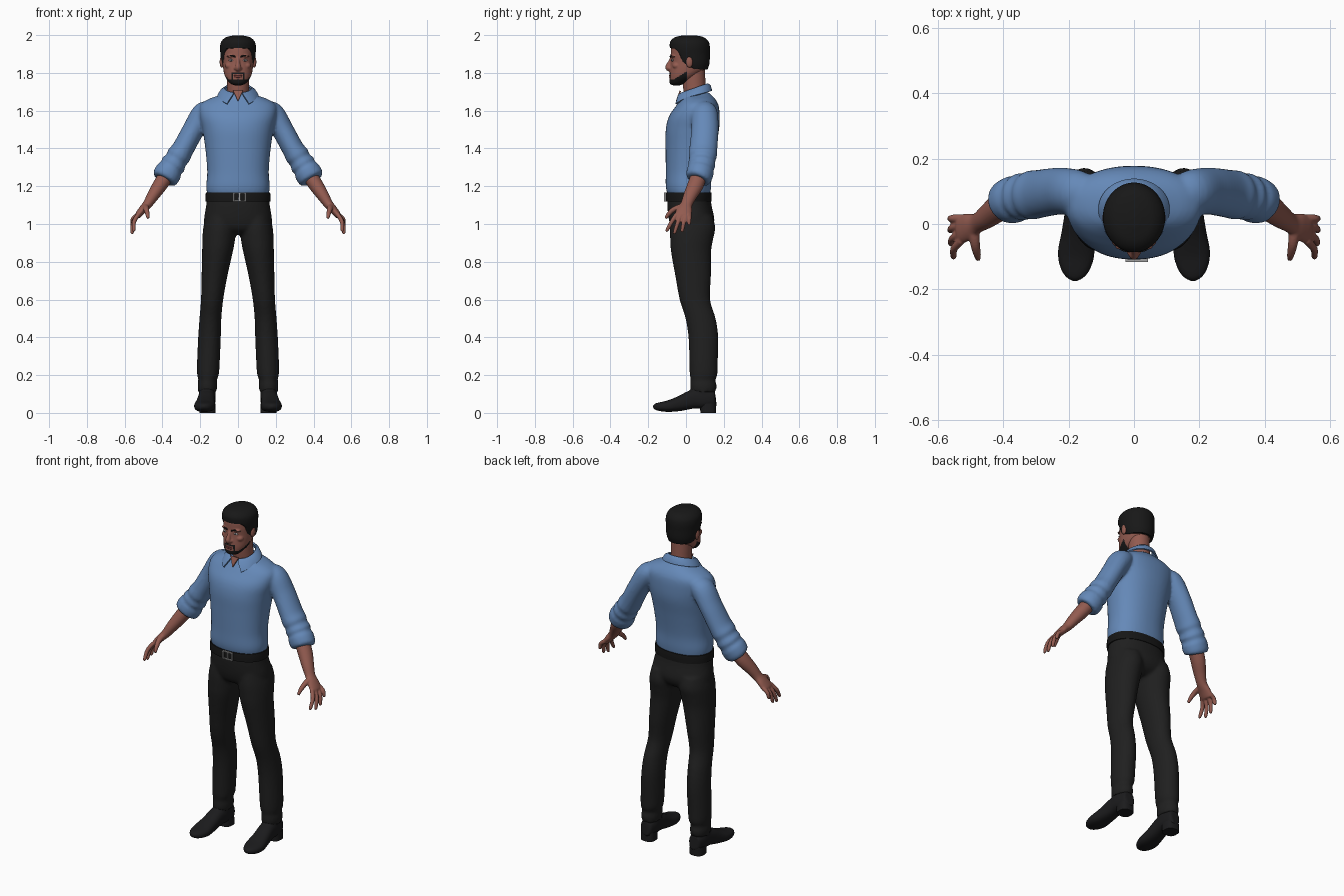
import bpy, bmesh, math
from mathutils import Vector, Matrix

cube = bpy.data.objects.get("Cube")
if cube:
    bpy.data.objects.remove(cube, do_unlink=True)


def material(name, *rgb):
    mat = bpy.data.materials.new(name)
    mat.use_nodes = True
    mat.diffuse_color = (*rgb, 1)
    mat.node_tree.nodes["Principled BSDF"].inputs["Base Color"].default_value = (*rgb, 1)
    return mat


SHIRT = material("blue cloth", .13, .25, .48)
SKIN = material("warm skin", .29, .105, .08)
TROUSER = material("charcoal cloth", .014, .014, .014)
SHOE = material("black leather", .011, .011, .012)
HAIR = material("black hair", .009, .009, .009)
BELT = material("belt leather", .008, .008, .008)
METAL = material("buckle metal", .35, .35, .35)
WHITE = material("eye white", .45, .42, .42)
IRIS = material("eye iris", .05, .06, .07)
LIPS = material("lip red", .27, .06, .055)


def spline(rings, steps):
    """Smoothly interpolate rings of (x, y, z, radius a, radius b)."""
    pts = [Vector(r) for r in rings]
    pts = [pts[0]] + pts + [pts[-1]]
    out = []
    for p0, p1, p2, p3 in zip(pts, pts[1:], pts[2:], pts[3:]):
        for i in range(steps):
            t = i / steps
            out.append((p1 * 2 + (p2 - p0) * t + (p0 * 2 - p1 * 5 + p2 * 4 - p3) * t * t
                        + (p1 * 3 - p0 - p2 * 3 + p3) * t ** 3) * .5)
    return out + [pts[-1]]


def tube(bm, rings, side=1, ref=(0, 1, 0), level=False, square=1, sides=32, steps=5):
    """Loft ellipses along a path; radius b lies along ref, radius a across it."""
    ref, loops = Vector(ref), []
    pts = spline([(r[0] * side, *r[1:]) for r in rings], steps)
    centres = [Vector(p[:3]) for p in pts]
    for i, (p, c) in enumerate(zip(pts, centres)):
        along = centres[min(i + 1, len(pts) - 1)] - centres[max(i - 1, 0)]
        t = Vector((0, 0, 1)) if level else along.normalized()
        b = (ref - t * ref.dot(t)).normalized()
        a = t.cross(b)
        loop = []
        for k in range(sides):
            u = math.tau * k / sides
            cu, su = (math.copysign(abs(f) ** square, f) for f in (math.cos(u), math.sin(u)))
            loop.append(bm.verts.new(c + a * cu * max(p[3], .001) + b * su * max(p[4], .001)))
        loops.append(loop)
    for lo, hi in zip(loops, loops[1:]):
        for k in range(sides):
            n = (k + 1) % sides
            bm.faces.new((lo[k], lo[n], hi[n], hi[k]))
    bm.faces.new(loops[0])
    bm.faces.new(loops[-1])


def ball(bm, centre, radii):
    bmesh.ops.create_uvsphere(bm, u_segments=24, v_segments=14, radius=1,
                              matrix=Matrix.Translation(centre) @ Matrix.Diagonal((*radii, 1)))


def box(bm, centre, size):
    bmesh.ops.create_cube(bm, size=1, matrix=Matrix.Translation(centre) @ Matrix.Diagonal((*size, 1)))


def build(name, bm, mat, voxel=0, relax=4, thick=0):
    """Turn a bmesh into an object, optionally fusing its shells or thickening it."""
    bmesh.ops.recalc_face_normals(bm, faces=bm.faces)
    mesh = bpy.data.meshes.new(name)
    bm.to_mesh(mesh)
    bm.free()
    obj = bpy.data.objects.new(name, mesh)
    bpy.context.collection.objects.link(obj)
    if thick:
        mod = obj.modifiers.new("thickness", 'SOLIDIFY')
        mod.thickness, mod.offset = thick, 0
    if voxel:
        mod = obj.modifiers.new("fuse", 'REMESH')
        mod.mode, mod.voxel_size = 'VOXEL', voxel
        mod = obj.modifiers.new("relax", 'SMOOTH')
        mod.factor, mod.iterations = .5, relax
    if obj.modifiers:
        graph = bpy.context.evaluated_depsgraph_get()
        baked = bpy.data.meshes.new_from_object(obj.evaluated_get(graph))
        obj.modifiers.clear()
        obj.data = baked
    obj.data.materials.clear()
    obj.data.materials.append(mat)
    for other in bpy.context.selected_objects:
        other.select_set(False)
    obj.select_set(True)
    bpy.context.view_layer.objects.active = obj
    bpy.ops.object.shade_smooth_by_angle(angle=math.radians(50))
    return obj


SIDES = ((1, "left_"), (-1, "right_"))

# Shirt: torso fused with both rolled sleeves
bm = bmesh.new()
tube(bm, [(0, .015, 1.155, .163, .113), (0, .013, 1.2, .168, .12), (0, .015, 1.28, .163, .122),
          (0, .024, 1.4, .173, .132), (0, .034, 1.5, .188, .141), (0, .044, 1.57, .203, .134),
          (0, .06, 1.625, .203, .113), (0, .064, 1.657, .165, .094), (0, .06, 1.682, .1, .076),
          (0, .055, 1.7, .06, .06)], level=True, square=.9, sides=48)
for s, _ in SIDES:
    tube(bm, [(.13, .09, 1.61, .04, .055), (.18, .097, 1.585, .062, .07), (.235, .1, 1.5, .058, .072),
              (.29, .092, 1.4, .058, .074), (.315, .088, 1.36, .064, .075), (.327, .086, 1.34, .058, .069),
              (.343, .083, 1.315, .068, .073), (.354, .08, 1.297, .061, .067),
              (.365, .076, 1.28, .071, .072), (.386, .068, 1.245, .07, .068),
              (.393, .064, 1.233, .058, .056)], s)
build("shirt", bm, SHIRT, voxel=.009, relax=3)

# Collar: folded strip around the neck with two points at the front
bm = bmesh.new()
rows = []
for i in range(49):
    a = math.radians(-162 + 324 * i / 48)
    k = max(0, (abs(math.degrees(a)) - 115) / 47)
    sx, cy = math.sin(a), math.cos(a)
    top = 1.717 + .025 * cy
    rows.append([bm.verts.new(v) for v in (
        (.07 * sx, .045 + .07 * cy, top),
        (.09 * sx, .045 + .083 * cy - .005 * k, top - .012),
        (.106 * sx + math.copysign(.025 * k, a), .045 + .09 * cy - .012 * k, top - .038 - .02 * k))])
for p, q in zip(rows, rows[1:]):
    for j in range(2):
        bm.faces.new((p[j], q[j], q[j + 1], p[j + 1]))
build("collar", bm, SHIRT, thick=.008)

# Open neckline between the collar points
bm = bmesh.new()
bm.faces.new([bm.verts.new(v) for v in ((-.026, -.03, 1.705), (.026, -.03, 1.705), (0, -.05, 1.65))])
build("open_neckline", bm, SKIN, thick=.008)

# Trousers: hips fused with both legs
bm = bmesh.new()
tube(bm, [(0, .015, 1.165, .162, .112), (0, .018, 1.1, .168, .117), (0, .03, 1.02, .18, .12),
          (0, .03, .97, .165, .1), (0, .03, .945, .1, .06)], level=True, square=.9, sides=48)
for s, _ in SIDES:
    tube(bm, [(.092, .032, 1.04, .08, .11), (.097, .035, .98, .087, .12), (.102, .03, .92, .087, .114),
              (.109, .027, .85, .081, .106), (.125, .038, .72, .068, .094), (.137, .047, .6, .059, .081),
              (.146, .077, .5, .058, .08), (.151, .092, .4, .06, .079), (.157, .093, .26, .06, .075),
              (.159, .093, .2, .057, .073), (.161, .09, .175, .049, .066), (.162, .092, .145, .052, .07),
              (.162, .092, .11, .049, .066)], s, level=True)
build("trousers", bm, TROUSER, voxel=.01, relax=3)

# Belt and buckle frame
bm = bmesh.new()
tube(bm, [(0, .014, 1.12, .172, .122), (0, .014, 1.145, .172, .122), (0, .014, 1.168, .17, .12)],
     level=True, square=.9, sides=48)
build("belt", bm, BELT)
bm = bmesh.new()
for x in (-.022, .008, .038):
    box(bm, (x, -.111, 1.143), (.009, .01, .046))
for z in (1.122, 1.164):
    box(bm, (.008, -.111, z), (.065, .009, .006))
build("belt_buckle", bm, METAL)

for s, label in SIDES:
    # Shoe: upper, ankle and heel block
    bm = bmesh.new()
    tube(bm, [(.16, .158, .07, .02, .03), (.16, .148, .07, .036, .045), (.163, .1, .075, .045, .052),
              (.166, .04, .073, .045, .05), (.172, -.03, .05, .05, .04), (.177, -.09, .036, .056, .031),
              (.18, -.135, .033, .046, .024), (.182, -.162, .033, .028, .017),
              (.183, -.175, .033, .006, .006)], s, ref=(0, 0, 1), square=.8)
    tube(bm, [(.163, .08, .06, .045, .07), (.163, .085, .15, .042, .055)], s, level=True)
    build(label + "shoe", bm, SHOE, voxel=.006, relax=3)
    bm = bmesh.new()
    tube(bm, [(.162, .118, 0, .042, .042), (.162, .116, .05, .042, .042)], s, level=True, square=.75)
    build(label + "shoe_heel", bm, SHOE)

    # Forearm, palm, fingers and thumb
    bm = bmesh.new()
    tube(bm, [(.36, .078, 1.285, .04, .042), (.41, .052, 1.21, .039, .043), (.45, .022, 1.15, .032, .036),
              (.479, .003, 1.105, .025, .031), (.506, -.008, 1.075, .021, .041),
              (.53, -.016, 1.045, .017, .044), (.536, -.017, 1.035, .01, .038)], s, sides=24)
    for y, tip in ((-.05, (.552, -.1, .967)), (-.027, (.56, -.06, .955)),
                   (-.003, (.562, -.02, .965)), (.018, (.562, .016, 1.0))):
        base = Vector((.528, y, 1.05))
        mid = base.lerp(Vector(tip), .5) + Vector((.01, 0, .004))
        tube(bm, [(*base, .012, .013), (*mid, .0115, .0115), (*tip, .009, .009),
                  (tip[0], tip[1], tip[2] - .006, .003, .003)], s, sides=14)
    tube(bm, [(.49, -.015, 1.095, .015, .018), (.486, -.06, 1.08, .014, .015),
              (.48, -.09, 1.055, .012, .012), (.476, -.108, 1.03, .008, .008)], s, ref=(1, 0, 0), sides=14)
    build(label + "forearm_and_hand", bm, SKIN, voxel=.004, relax=3)

    # Ear, eye and eyebrow
    bm = bmesh.new()
    ball(bm, (.086 * s, .018, 1.858), (.011, .018, .03))
    build(label + "ear", bm, SKIN)
    bm = bmesh.new()
    ball(bm, (.036 * s, -.071, 1.867), (.013, .007, .006))
    build(label + "eye", bm, WHITE)
    bm = bmesh.new()
    ball(bm, (.036 * s, -.0755, 1.867), (.005, .004, .005))
    build(label + "iris", bm, IRIS)
    bm = bmesh.new()
    tube(bm, [(.014, -.083, 1.886, .004, .004), (.036, -.078, 1.891, .004, .004),
              (.058, -.06, 1.885, .002, .003)], s, sides=10)
    build(label + "eyebrow", bm, HAIR)

# Neck
bm = bmesh.new()
tube(bm, [(0, .055, 1.66, .06, .062), (0, .045, 1.72, .057, .06), (0, .042, 1.77, .058, .06),
          (0, .04, 1.84, .06, .06)], level=True)
build("neck", bm, SKIN)

# Head with nose, brow and cheeks; the beard is coloured by position
bm = bmesh.new()
tube(bm, [(0, -.052, 1.733, .015, .015), (0, -.045, 1.745, .042, .041), (0, -.015, 1.78, .068, .073),
          (0, .008, 1.82, .078, .094), (0, .015, 1.86, .081, .096), (0, .018, 1.9, .083, .099),
          (0, .02, 1.94, .081, .097), (0, .02, 1.97, .06, .075), (0, .02, 1.985, .02, .025)],
     level=True, square=.95, sides=40)
tube(bm, [(0, -.072, 1.885, .009, .008), (0, -.085, 1.855, .01, .012), (0, -.095, 1.83, .015, .015),
          (0, -.086, 1.814, .013, .011)], sides=20)
for s, _ in SIDES:
    ball(bm, (.013 * s, -.085, 1.824), (.009, .012, .009))
    ball(bm, (.034 * s, -.066, 1.888), (.026, .015, .007))
    ball(bm, (.045 * s, -.05, 1.838), (.024, .022, .018))
head = build("head", bm, SKIN, voxel=.004, relax=4)
head.data.materials.append(HAIR)
for face in head.data.polygons:
    x, y, z = face.center
    jaw = y < .005 and z < 1.766 + .6 * max(0, y + .065)
    moustache = y < -.05 and abs(x) < .034 and 1.794 < z < 1.802
    corner = y < -.05 and .027 < abs(x) < .034 and z < 1.8
    face.material_index = int(jaw or moustache or corner)

# Lips
bm = bmesh.new()
ball(bm, (0, -.083, 1.786), (.023, .007, .004))
ball(bm, (0, -.084, 1.778), (.02, .007, .005))
build("lips", bm, LIPS)


# Hair cap, with its lower edge lifted to the hairline
def hairline(y):
    marks = ((-.2, 1.934), (-.06, 1.93), (-.035, 1.905), (-.015, 1.84), (.01, 1.835), (.05, 1.82), (.2, 1.815))
    for (y0, z0), (y1, z1) in zip(marks, marks[1:]):
        if y <= y1:
            return z0 + (z1 - z0) * (y - y0) / (y1 - y0)
    return z1


bm = bmesh.new()
tube(bm, [(0, .043, 1.81, .072, .068), (0, .032, 1.85, .087, .092), (0, .023, 1.9, .093, .103),
          (0, .02, 1.94, .095, .106), (0, .018, 1.968, .087, .1), (0, .018, 1.989, .062, .075),
          (0, .018, 1.999, .02, .03)], level=True, sides=72, steps=7)
for v in bm.verts:
    v.co.z = max(v.co.z, hairline(v.co.y))
build("hair", bm, HAIR)
